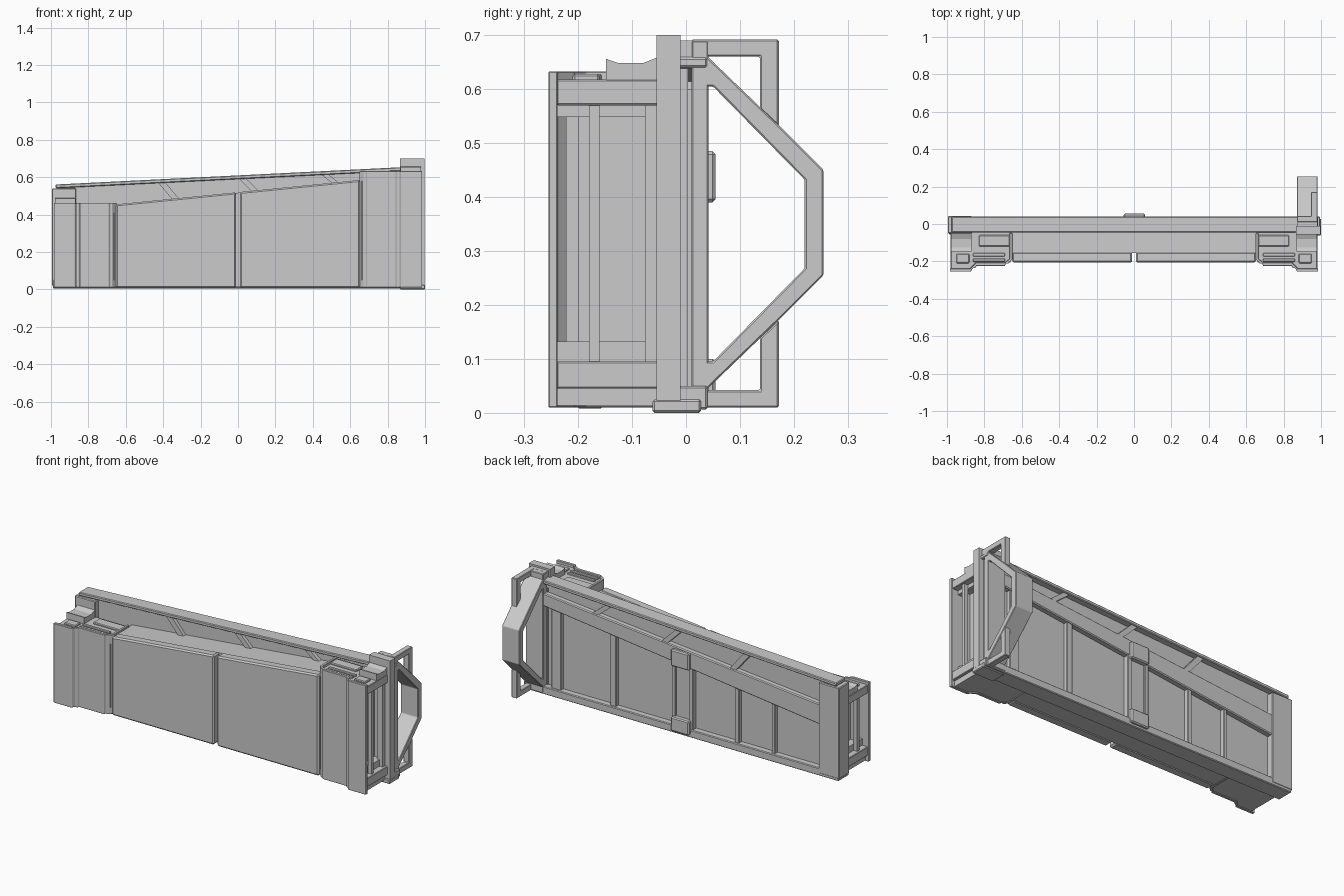
import bpy, bmesh
from mathutils import Vector


def prism(name, pts, axis, a, b, bevel=0.0):
    """Extrude a 2D outline along an axis: x -> (y,z), y -> (x,z), z -> (x,y)."""
    place = {'x': lambda p, d: (d, p[0], p[1]),
             'y': lambda p, d: (p[0], d, p[1]),
             'z': lambda p, d: (p[0], p[1], d)}[axis]
    bm = bmesh.new()
    lo = [bm.verts.new(place(p, a)) for p in pts]
    hi = [bm.verts.new(place(p, b)) for p in pts]
    n = len(pts)
    bm.faces.new(lo)
    bm.faces.new(hi)
    for i in range(n):
        j = (i + 1) % n
        bm.faces.new((lo[i], lo[j], hi[j], hi[i]))
    bmesh.ops.recalc_face_normals(bm, faces=bm.faces)
    me = bpy.data.meshes.new(name)
    bm.to_mesh(me)
    bm.free()
    ob = bpy.data.objects.new(name, me)
    bpy.context.collection.objects.link(ob)
    if bevel:
        m = ob.modifiers.new("edge_bevel", 'BEVEL')
        m.width = bevel
        m.segments = 1
        m.limit_method = 'ANGLE'
    return ob


def box(name, x0, x1, y0, y1, z0, z1, bevel=0.0):
    return prism(name, [(x0, y0), (x1, y0), (x1, y1), (x0, y1)], 'z', z0, z1, bevel)


def top(x): return 0.61 + 0.05 * x       # outer edge of the wall
def door(x): return 0.52 + 0.1 * x       # top edge of the front doors
def rail_hi(x): return 0.495 + 0.095 * x
def rail_lo(x): return 0.40 + 0.12 * x   # top of the rear panel openings


def band(name, x0, x1, lo, hi, y0, y1, bevel=0.0):
    return prism(name, [(x0, lo(x0)), (x1, lo(x1)), (x1, hi(x1)), (x0, hi(x0))],
                 'y', y0, y1, bevel)


# Base rail, sloped top rail, web and rear lower rail
box("base_rail", -0.99, 0.995, -0.055, 0.04, 0.006, 0.05, 0.004)
box("base_end_foot", 0.865, 1.0, -0.062, 0.028, 0.0, 0.025, 0.004)
band("top_rail", -0.975, 0.985, lambda x: top(x) - 0.02, top, -0.045, 0.04, 0.004)
band("web_wall", -0.97, 0.97, lambda x: 0.03, lambda x: top(x) - 0.01, -0.045 + 0.025, 0.004)
band("rear_lower_rail", -0.97, 0.88, rail_lo, rail_hi, 0.0, 0.036, 0.005)

# Diagonal braces of the upper band, visible front and rear
for x in (-0.36, 0.07, 0.51):
    xa, xb = x - 0.05, x + 0.05
    prism("upper_brace", [(xa - 0.02, top(xa) - 0.015), (xa + 0.02, top(xa) - 0.015),
                          (xb + 0.02, rail_hi(xb) - 0.01), (xb - 0.02, rail_hi(xb) - 0.01)],
          'y', -0.04, 0.032)

# Rear uprights, centre pillar and its clamps
for x, w in ((0.80, 0.03), (0.44, 0.018), (-0.34, 0.014), (-0.57, 0.01)):
    band("rear_upright", x - w, x + w, lambda x: 0.04, lambda x: rail_lo(x) + 0.02, 0.0, 0.028, 0.003)
box("centre_pillar", -0.05, 0.06, 0.0, 0.022, 0.04, 0.42)
for x in (-0.055, 0.055):
    box("pillar_edge", x - 0.012, x + 0.012, 0.0, 0.034, 0.04, 0.42, 0.003)
for z0, z1 in ((0.39, 0.485), (0.02, 0.10)):
    box("pillar_clamp", -0.055, 0.06, 0.02, 0.055, z0, z1, 0.006)

# End posts
box("left_post", -0.995, -0.865, -0.05, 0.042, 0.02, 0.54, 0.004)
box("right_post", 0.865, 0.998, -0.055, -0.01, 0.005, 0.70)
box("right_post_link", 0.875, 0.98, -0.012, 0.012, 0.655, 0.69)
box("right_post_core", 0.865, 0.96, -0.012, 0.012, 0.03, 0.60)

# Front doors: solid backing with a chamfered slab on each side of the gap
band("door_backing", -0.655, 0.655, lambda x: 0.012, lambda x: door(x) - 0.003, -0.155, -0.015)
for x0, x1 in ((-0.652, -0.01), (0.01, 0.652)):
    band("front_door", x0, x1, lambda x: 0.008, door, -0.206, -0.15, 0.008)

# End cabinets: profiled front shell, caps, open side frame and top pads
shell = [(0.985, -0.255), (0.872, -0.255), (0.862, -0.236), (0.85, -0.236), (0.842, -0.224),
         (0.69, -0.224), (0.685, -0.212), (0.672, -0.212), (0.65, -0.19), (0.65, -0.05),
         (0.665, -0.05), (0.665, -0.185), (0.69, -0.207), (0.845, -0.207),
         (0.875, -0.238), (0.985, -0.238)]
cap = [(0.98, -0.24), (0.875, -0.24), (0.845, -0.21), (0.69, -0.21), (0.66, -0.185),
       (0.66, -0.04), (0.98, -0.04)]
for s, h in ((1, 0.63), (-1, 0.46)):
    side = "right" if s > 0 else "left"

    def part(name, x0, x1, *rest):
        return box(side + "_" + name, s * x0, s * x1, *rest)

    prism(side + "_cabinet_shell", [(s * x, y) for x, y in shell], 'z', 0.01, h + 0.003, 0.002)
    flip = [(s * x, y) for x, y in cap]
    prism(side + "_cabinet_top", flip, 'z', h - 0.06, h - 0.012, 0.003)
    prism(side + "_cabinet_bottom", flip, 'z', 0.045, 0.095, 0.003)
    prism(side + "_cabinet_underside", [(s * min(x, 0.965), y) for x, y in cap], 'z', 0.014, 0.05)
    part("cabinet_core", 0.66, 0.90, -0.205, -0.03, 0.05, h - 0.05)
    part("side_bar", 0.945, 0.968, -0.18, -0.16, 0.09, h - 0.055)
    part("side_bar_front", 0.89, 0.93, -0.222, -0.198, 0.09, h - 0.055)
    part("side_bar_rear", 0.93, 0.965, -0.076, -0.05, 0.09, h - 0.055)
    part("side_sill", 0.89, 0.945, -0.24, -0.05, 0.09, 0.132)
    part("side_lintel", 0.89, 0.945, -0.24, -0.05, h - 0.082, h - 0.055)
    # Pads and a slotted rib on the cabinet roof
    part("roof_pad", 0.665, 0.83, -0.12, -0.06, h - 0.02, h - 0.002, 0.004)
    part("roof_pad_outer", 0.88, 0.95, -0.21, -0.16, h - 0.02, h - 0.002, 0.004)
    for y in (-0.193, -0.165):
        part("roof_rib", 0.69, 0.86, y - 0.009, y + 0.009, h - 0.02, h - 0.002, 0.003)
    # Saddle block with a dipped top
    prism(side + "_saddle", [(-0.148, h - 0.015), (-0.148, h + 0.026), (-0.125, h + 0.018),
                             (-0.08, h + 0.018), (-0.05, h + 0.03), (-0.05, h - 0.015)],
          'x', s * 0.868, s * 0.978)

# Rear guard on the right end: wide arch, mounting flange and thin corner frames
box("guard_flange", 0.872, 0.982, 0.01, 0.042, 0.012, 0.69, 0.003)
prism("guard_arch", [(0.035, 0.665), (0.17, 0.535), (0.255, 0.45), (0.255, 0.255), (0.17, 0.17),
                     (0.035, 0.04), (0.035, 0.095), (0.05, 0.095), (0.22, 0.268), (0.22, 0.432),
                     (0.05, 0.605), (0.035, 0.605)], 'x', 0.872, 0.982, 0.003)
corner = [(0.01, 0.692), (0.172, 0.692), (0.172, 0.53), (0.137, 0.563), (0.137, 0.66), (0.01, 0.66)]
prism("guard_corner_upper", corner, 'x', 0.947, 0.981, 0.003)
prism("guard_corner_lower", [(y, 0.702 - z) for y, z in corner], 'x', 0.947, 0.981, 0.003)
